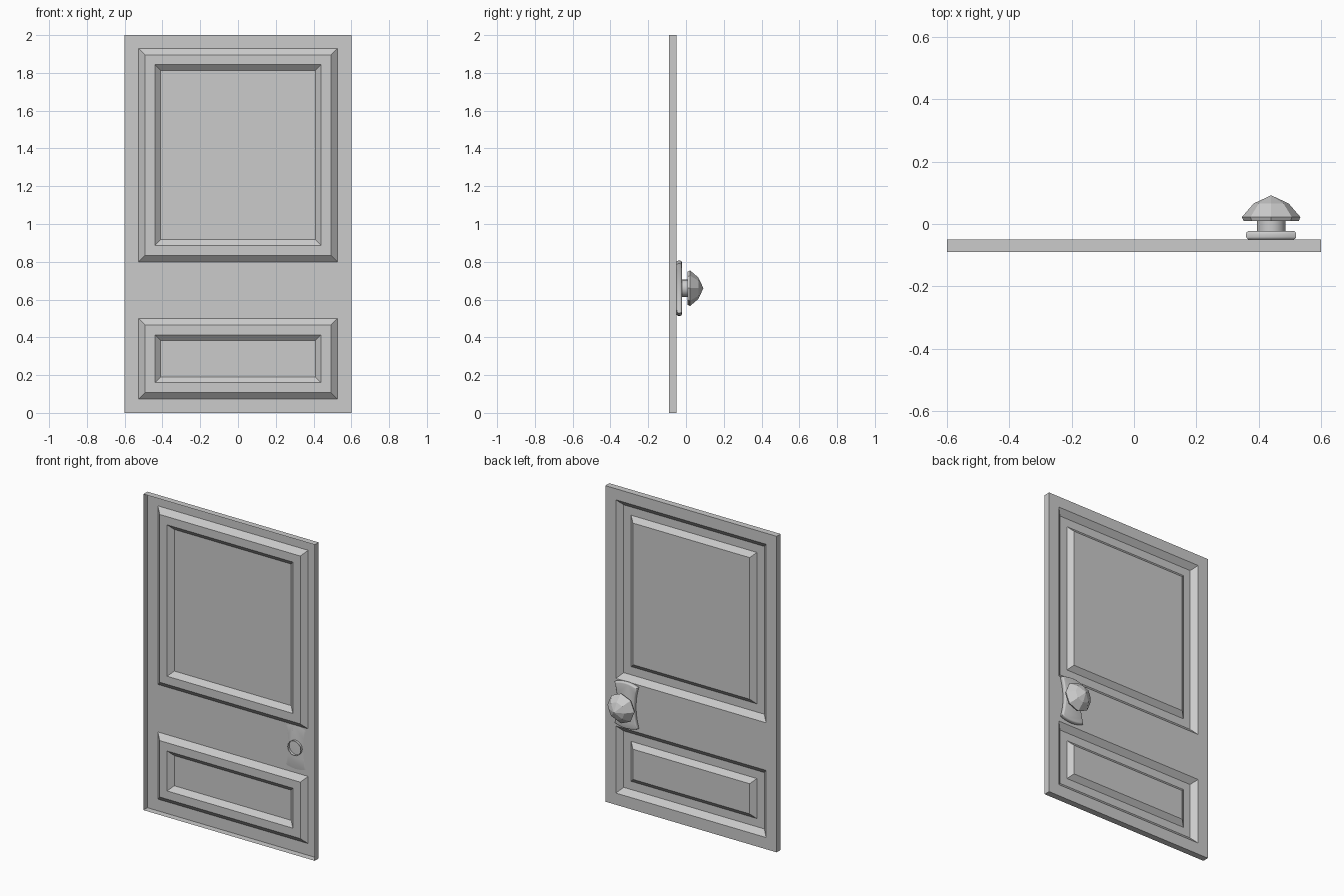
import bpy, bmesh, math

if "Cube" in bpy.data.objects:
    bpy.data.objects.remove(bpy.data.objects["Cube"])


def finish(name, bm, smooth=None):
    mesh = bpy.data.meshes.new(name)
    bm.to_mesh(mesh)
    bm.free()
    ob = bpy.data.objects.new(name, mesh)
    bpy.context.collection.objects.link(ob)
    if smooth:
        bpy.ops.object.select_all(action='DESELECT')
        ob.select_set(True)
        bpy.context.view_layer.objects.active = ob
        bpy.ops.object.shade_smooth_by_angle(angle=math.radians(smooth))
    return ob


def rect(bm, x0, x1, z0, z1, y):
    # corner loop that faces +y
    return [bm.verts.new((x, y, z)) for x, z in ((x0, z0), (x0, z1), (x1, z1), (x1, z0))]


def bridge(bm, a, b):
    n = len(a)
    for i in range(n):
        j = (i + 1) % n
        bm.faces.new((a[i], a[j], b[j], b[i]))


def lathe(name, profile, sides, cx, cz, phase=0.0, smooth=None):
    # revolve (radius, y) pairs about a y axis; radius 0 closes to a point
    bm = bmesh.new()
    rings = []
    for r, y in profile:
        n = sides if r else 1
        rings.append([bm.verts.new((cx + r * math.cos(phase + math.tau * i / sides), y,
                                    cz + r * math.sin(phase + math.tau * i / sides)))
                      for i in range(n)])
    for a, b in zip(rings, rings[1:]):
        for i in range(sides):
            j = (i + 1) % sides
            bm.faces.new(list(dict.fromkeys((a[i % len(a)], a[j % len(a)],
                                             b[j % len(b)], b[i % len(b)]))))
    bmesh.ops.recalc_face_normals(bm, faces=bm.faces[:])
    return finish(name, bm, smooth)


# Door: a shell open at the front, its back face carrying two moulded panels
FRONT, BACK = -0.09, -0.05
xs = [-0.6, -0.526, 0.526, 0.6]
zs = [0, 0.074, 0.499, 0.80, 1.93, 2.0]
steps = [(0, 0), (0.034, -0.03), (0.086, -0.03), (0.117, -0.003)]  # inset, depth
bm = bmesh.new()
for i in range(3):
    for k in range(5):
        x0, x1, z0, z1 = xs[i], xs[i + 1], zs[k], zs[k + 1]
        if i == 1 and k in (1, 3):
            loops = [rect(bm, x0 + s, x1 - s, z0 + s, z1 - s, BACK + d) for s, d in steps]
            for a, b in zip(loops, loops[1:]):
                bridge(bm, a, b)
            bm.faces.new(loops[-1])
        else:
            bm.faces.new(rect(bm, x0, x1, z0, z1, BACK))
bridge(bm, rect(bm, -0.6, 0.6, 0, 2, FRONT), rect(bm, -0.6, 0.6, 0, 2, BACK))
finish("door", bm)

# Handle plate: bowed top and bottom, hollowed sides, rounded edges
KX, KZ = 0.44, 0.66
HW, HH = 0.08, 0.13
N = 8
ts = [-1 + 2 * i / N for i in range(N)]
outline = [(HW * t, HH + 0.016 * (1 - t * t)) for t in ts]
outline += [(HW - 0.02 * (1 - t * t), -HH * t) for t in ts]
outline += [(-x, -z) for x, z in outline]
bm = bmesh.new()
face = bm.faces.new([bm.verts.new((KX + x, BACK, KZ + z)) for x, z in outline])
ext = bmesh.ops.extrude_face_region(bm, geom=[face])
bmesh.ops.translate(bm, vec=(0, 0.028, 0),
                    verts=[v for v in ext["geom"] if isinstance(v, bmesh.types.BMVert)])
bmesh.ops.recalc_face_normals(bm, faces=bm.faces[:])
rims = [e for e in bm.edges if abs(e.verts[0].co.y - e.verts[1].co.y) < 1e-5]
bmesh.ops.bevel(bm, geom=rims, offset=0.009, segments=3, profile=0.5, affect='EDGES')
finish("handle_plate", bm, 40)

# Stem: open tube that passes through the door
lathe("knob_stem", [(0.046, -0.066), (0.046, 0.012)], 16, KX, KZ, smooth=40)

# Knob: eight-sided faceted cap
lathe("knob", [(0, 0.009), (0.088, 0.009), (0.094, 0.022), (0.056, 0.066), (0, 0.092)],
      8, KX, KZ)
